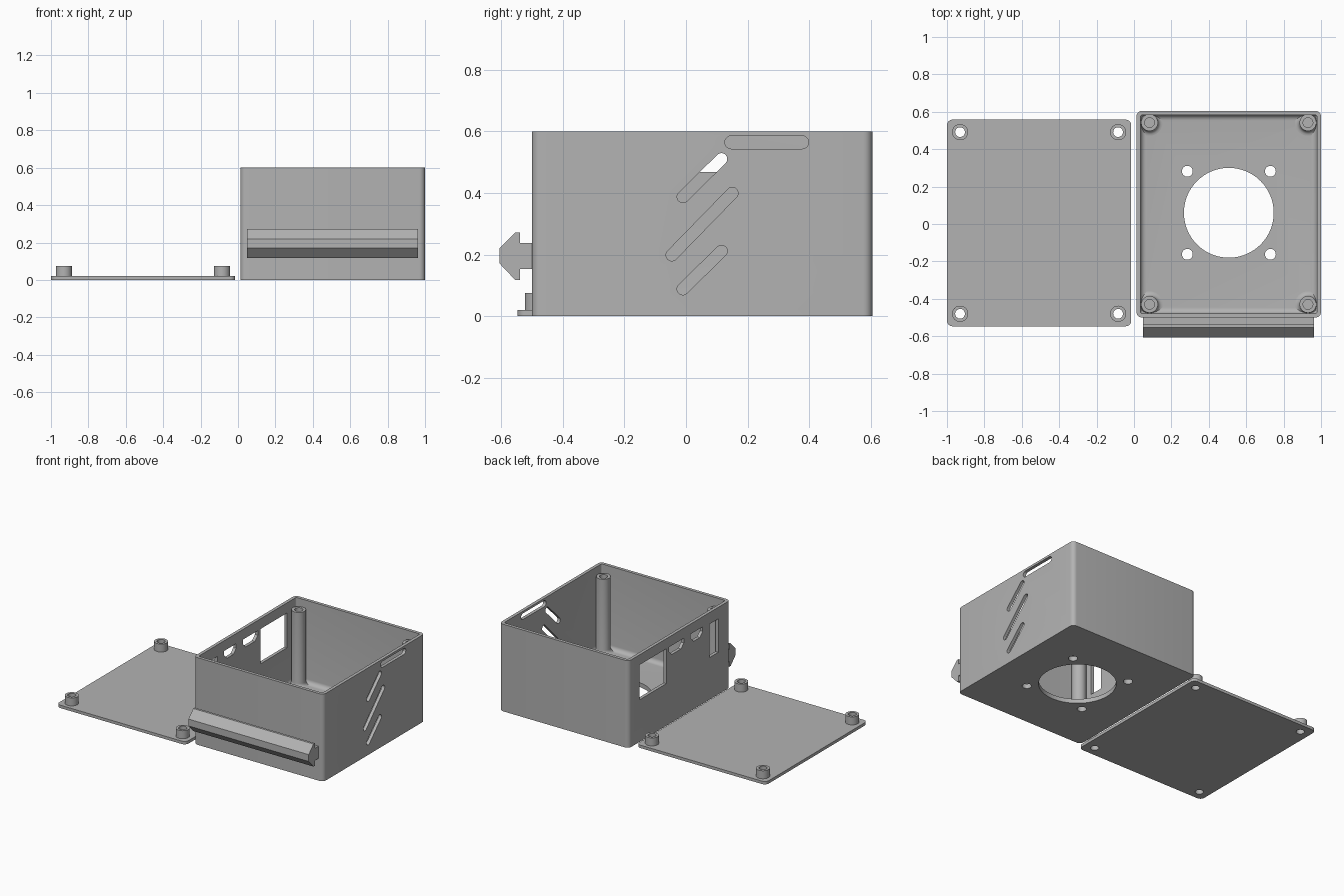
import bpy, bmesh, math
from mathutils import Vector

if "Cube" in bpy.data.objects:
    bpy.data.objects.remove(bpy.data.objects["Cube"])

grey = bpy.data.materials.new("light grey")
grey.diffuse_color = (0.45, 0.45, 0.45, 1)
grey.use_nodes = True
grey.node_tree.nodes["Principled BSDF"].inputs["Base Color"].default_value = grey.diffuse_color


def loft(name, rings):
    """Closed solid through matching rings of 3D points."""
    bm = bmesh.new()
    rows = [[bm.verts.new(p) for p in ring] for ring in rings]
    n = len(rows[0])
    for a, b in zip(rows, rows[1:]):
        for i in range(n):
            j = (i + 1) % n
            bm.faces.new((a[i], a[j], b[j], b[i]))
    bm.faces.new(rows[0][::-1])
    bm.faces.new(rows[-1])
    bmesh.ops.recalc_face_normals(bm, faces=bm.faces)
    me = bpy.data.meshes.new(name)
    bm.to_mesh(me)
    bm.free()
    me.materials.append(grey)
    ob = bpy.data.objects.new(name, me)
    bpy.context.collection.objects.link(ob)
    return ob


def rounded(x0, x1, y0, y1, r, z):
    """Rounded rectangle ring at height z."""
    pts = []
    for cx, cy, q in ((x1 - r, y1 - r, 0), (x0 + r, y1 - r, 1),
                      (x0 + r, y0 + r, 2), (x1 - r, y0 + r, 3)):
        for k in range(7):
            a = math.pi / 2 * (q + k / 6)
            pts.append((cx + r * math.cos(a), cy + r * math.sin(a), z))
    return pts


def round_bar(name, x, y, profile, n=40):
    """Turned solid from (radius, z) pairs."""
    return loft(name, [[(x + r * math.cos(2 * math.pi * i / n),
                         y + r * math.sin(2 * math.pi * i / n), z)
                        for i in range(n)] for r, z in profile])


def along_x(name, profile, x0, x1):
    """Extrude a (y, z) outline along x."""
    return loft(name, [[(x, y, z) for y, z in profile] for x in (x0, x1)])


def slot(a, b, r):
    """Stadium outline between two points in (y, z)."""
    a, b = Vector(a), Vector(b)
    t = math.atan2(b.y - a.y, b.x - a.x)
    pts = []
    for c, start in ((b, t - math.pi / 2), (a, t + math.pi / 2)):
        for k in range(11):
            u = start + math.pi * k / 10
            pts.append((c.x + r * math.cos(u), c.y + r * math.sin(u)))
    return pts


def combine(ob, others, op='DIFFERENCE'):
    """Apply booleans and remove the tool objects."""
    bpy.context.view_layer.objects.active = ob
    for o in others:
        m = ob.modifiers.new("bool", 'BOOLEAN')
        m.operation, m.solver, m.object = op, 'EXACT', o
        bpy.ops.object.modifier_apply(modifier=m.name)
        bpy.data.objects.remove(o)


X0, X1, Y0, Y1, H = 0.013, 1.0, -0.5, 0.605, 0.6
WALL, FLOOR, FIL = 0.022, 0.03, 0.03

# Open case with a filleted floor
case = loft("case", [rounded(X0, X1, Y0, Y1, 0.03, z) for z in (0, H)])
steps = [(FIL * (1 - math.cos(t)), FIL * (1 - math.sin(t)))
         for t in [math.pi / 2 * k / 6 for k in range(6, -1, -1)]]
rings = []
for inset, dz in steps + [(0, H)]:
    w = WALL + inset
    rings.append(rounded(X0 + w, X1 - w, Y0 + w, Y1 - w, 0.01, FLOOR + dz))
cutters = [loft("cavity", rings)]

# Fan opening and its four screw holes
fx, fy = 0.507, 0.06
cutters.append(round_bar("fan_hole", fx, fy, [(0.24, -0.1), (0.24, 0.1)], 96))
for sx in (-1, 1):
    for sy in (-1, 1):
        cutters.append(round_bar("fan_screw_hole", fx + 0.222 * sx, fy + 0.222 * sy,
                                 [(0.029, -0.1), (0.029, 0.1)], 32))

# Vents in the right wall
for a, b, r in (((0.147, 0.564), (0.377, 0.564), 0.021),
                ((-0.01, 0.387), (0.115, 0.510), 0.019),
                ((-0.046, 0.198), (0.150, 0.399), 0.019),
                ((-0.01, 0.088), (0.115, 0.211), 0.019)):
    cutters.append(along_x("vent", slot(a, b, r), 0.9, 1.1))

# Connector openings in the left wall
for y0, y1, z0, z1, c in ((0.195, 0.485, 0.29, 0.53, 0),
                          (0.005, 0.165, 0.468, 0.53, 0.03),
                          (-0.2, -0.07, 0.468, 0.53, 0.03),
                          (-0.37, -0.275, 0.29, 0.52, 0)):
    outline = [(y0, z1), (y1, z1)]
    if c:
        outline += [(y1, z0 + c), (y1 - c, z0), (y0 + c, z0), (y0, z0 + c)]
    else:
        outline += [(y1, z0), (y0, z0)]
    cutters.append(along_x("port", outline, -0.1, 0.1))
combine(case, cutters)

# Corner posts with flared feet and blind screw holes
parts = [case]
for x in (0.083, 0.93):
    for y in (-0.43, 0.542):
        flare = [(0.045 + 0.025 * (1 - math.sin(t)), FLOOR + 0.025 * (1 - math.cos(t)))
                 for t in [math.pi / 2 * k / 5 for k in range(6)]]
        post = round_bar("case_post", x, y, [(0.07, 0.01)] + flare +
                         [(0.045, 0.545), (0.026, 0.545), (0.026, 0.3)])
        # Trim the foot where it would pass through the wall
        trim = loft("trim", [rounded(X0 + 0.01, X1 - 0.01, Y0 + 0.01, Y1 - 0.01, 0.02, z)
                             for z in (0, 0.7)])
        combine(post, [trim], 'INTERSECT')
        parts.append(post)

# Mounting rail on the front
rail = along_x("mounting_rail", [
    (-0.49, 0.237), (-0.538, 0.237), (-0.538, 0.272), (-0.554, 0.272),
    (-0.606, 0.219), (-0.606, 0.172), (-0.554, 0.117), (-0.538, 0.117),
    (-0.538, 0.153), (-0.49, 0.153)], 0.047, 0.963)
parts.append(rail)

# Lid plate with four hollow standoffs
lid = loft("lid", [rounded(-1.0, -0.015, -0.547, 0.558, 0.03, z) for z in (0, 0.02)])
spots = [(x, y) for x in (-0.93, -0.085) for y in (-0.48, 0.491)]
combine(lid, [round_bar("standoff", x, y, [(0.043, 0.01), (0.043, 0.075)])
              for x, y in spots], 'UNION')
combine(lid, [round_bar("lid_hole", x, y, [(0.026, -0.1), (0.026, 0.2)], 32)
              for x, y in spots])
parts.append(lid)

# Smooth the round faces, keep hard edges
for ob in parts:
    bpy.ops.object.select_all(action='DESELECT')
    ob.select_set(True)
    bpy.context.view_layer.objects.active = ob
    bpy.ops.object.shade_smooth_by_angle(angle=math.radians(30))
